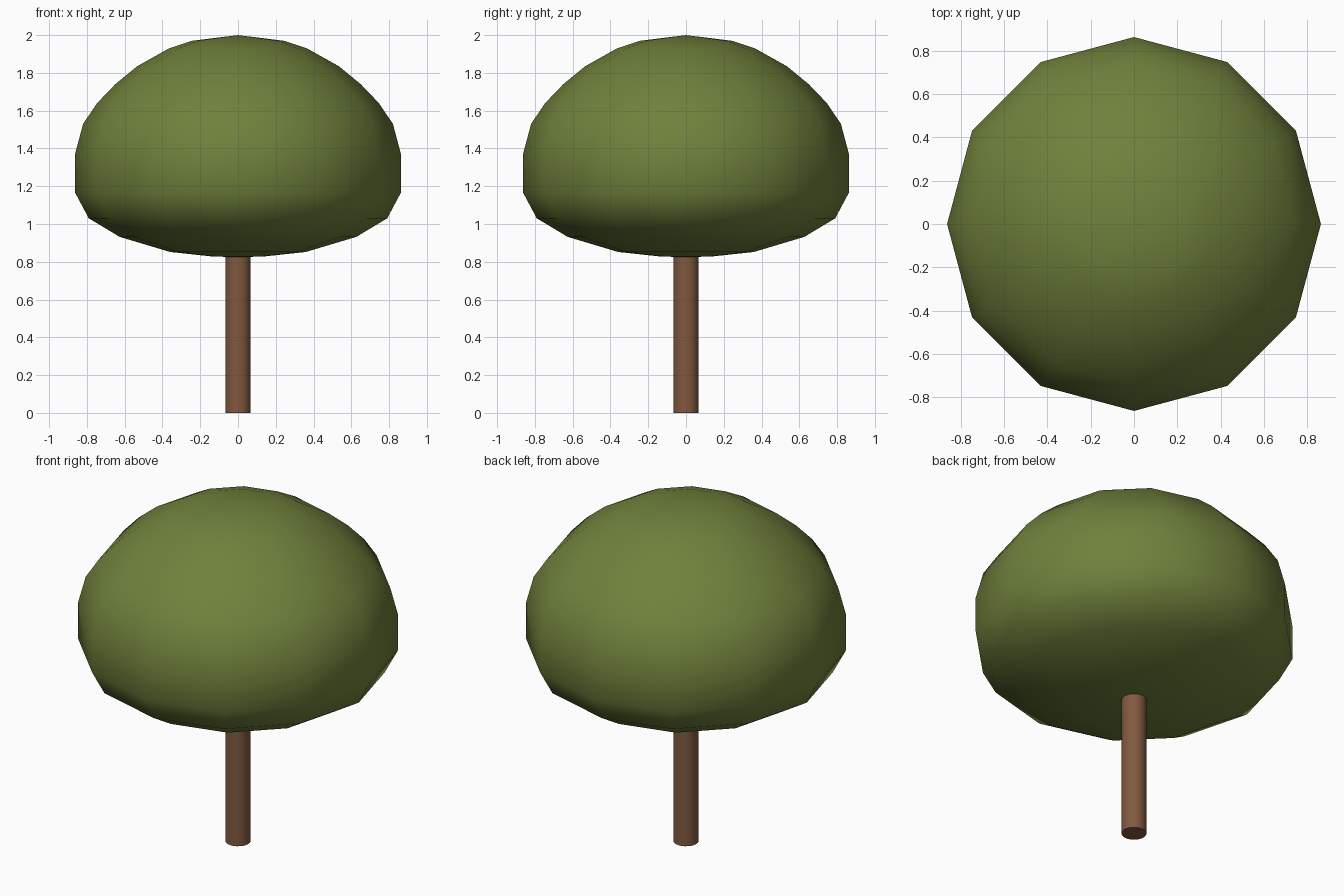
import bpy, bmesh, math

if "Cube" in bpy.data.objects:
    bpy.data.objects.remove(bpy.data.objects["Cube"])


def lathe(name, profile, sides, color, angle):
    """Revolve (radius, z) points around z; zero radius makes a pole."""
    bm = bmesh.new()
    rings = []
    for r, z in profile:
        if r == 0:
            rings.append([bm.verts.new((0, 0, z))] * sides)
        else:
            rings.append([bm.verts.new((r * math.cos(2 * math.pi * i / sides),
                                        r * math.sin(2 * math.pi * i / sides), z))
                          for i in range(sides)])
    for a, b in zip(rings, rings[1:]):
        for i in range(sides):
            j = (i + 1) % sides
            corners = list(dict.fromkeys((a[i], a[j], b[j], b[i])))
            bm.faces.new(corners)
    bmesh.ops.recalc_face_normals(bm, faces=bm.faces)
    mesh = bpy.data.meshes.new(name)
    bm.to_mesh(mesh)
    bm.free()
    obj = bpy.data.objects.new(name, mesh)
    bpy.context.collection.objects.link(obj)
    mat = bpy.data.materials.new(name + "_colour")
    mat.diffuse_color = (*color, 1)
    mat.use_nodes = True
    mat.node_tree.nodes["Principled BSDF"].inputs["Base Color"].default_value = mat.diffuse_color
    mesh.materials.append(mat)
    bpy.ops.object.select_all(action='DESELECT')
    obj.select_set(True)
    bpy.context.view_layer.objects.active = obj
    bpy.ops.object.shade_smooth_by_angle(angle=math.radians(angle))
    return obj


# Trunk: plain round post, capped just inside the canopy
lathe("trunk", [(0, 0), (0.067, 0), (0.067, 0.84), (0, 0.84)], 24,
      (0.22, 0.10, 0.05), 40)

# Canopy: twelve-sided dome with a rounded, flatter underside
lathe("canopy", [(0, 0.826), (0.127, 0.827), (0.36, 0.852), (0.627, 0.932),
                 (0.79, 1.03), (0.862, 1.165), (0.862, 1.373), (0.82, 1.53),
                 (0.746, 1.64), (0.65, 1.74), (0.534, 1.835), (0.365, 1.93),
                 (0.243, 1.97), (0, 2.0)], 12, (0.16, 0.22, 0.045), 60)
